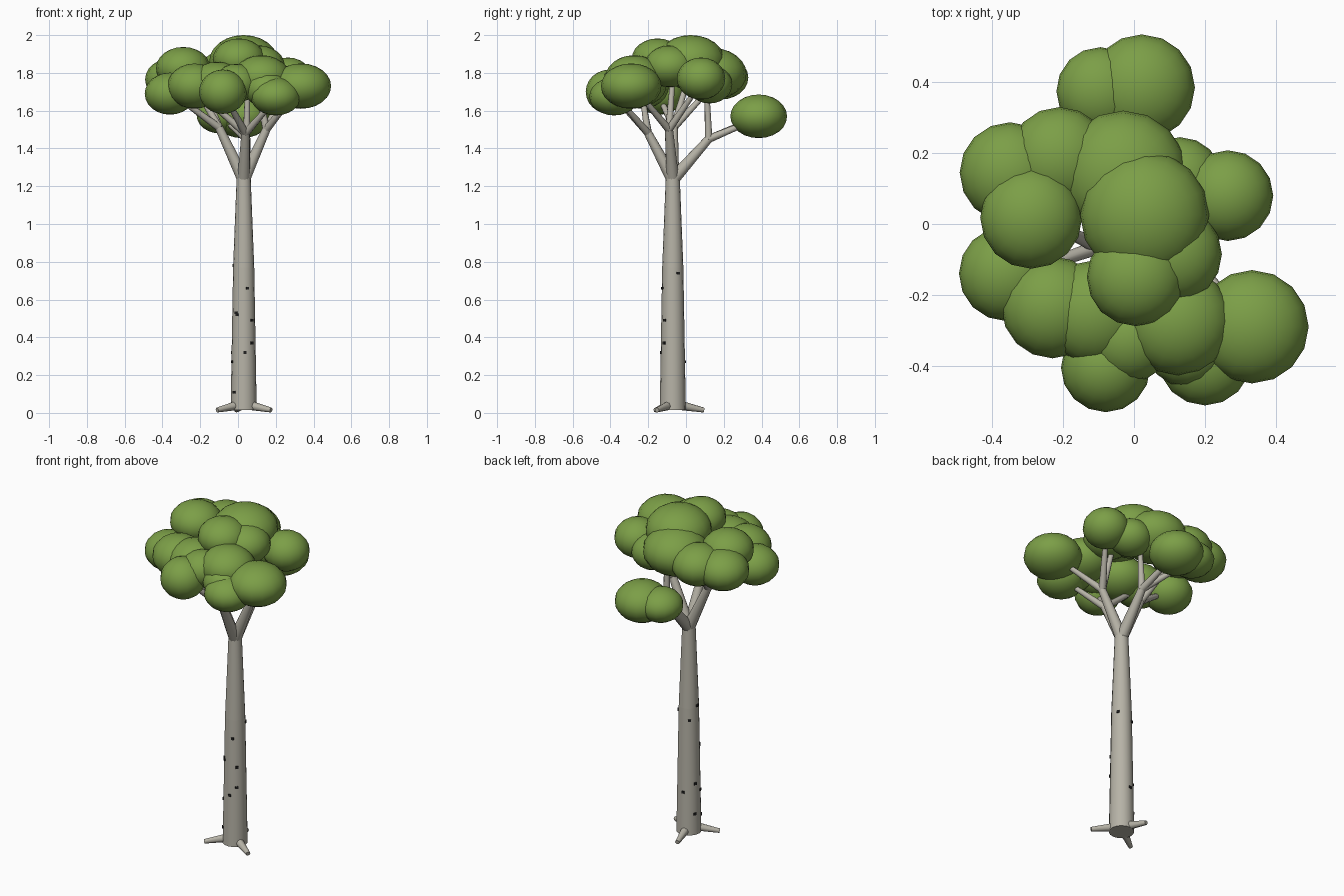
import bpy, math
from mathutils import Vector


def material(name, rgb):
    m = bpy.data.materials.new(name)
    m.diffuse_color = (*rgb, 1)
    return m


BARK = material("grey bark", (0.47, 0.45, 0.385))
LEAF = material("leaf green", (0.20, 0.345, 0.063))
MARK = material("dark bark mark", (0.015, 0.015, 0.015))


def finish(name, mat):
    ob = bpy.context.object
    ob.name = name
    ob.data.materials.append(mat)
    bpy.ops.object.shade_smooth_by_angle(angle=math.radians(50))
    return ob


def limb(name, a, b, r0, r1, sides=12):
    """Tapered cylinder from a to b."""
    a, b = Vector(a), Vector(b)
    d = b - a
    bpy.ops.mesh.primitive_cone_add(vertices=sides, radius1=r0, radius2=r1, depth=d.length,
                                    location=(a + b) / 2,
                                    rotation=d.to_track_quat('Z', 'Y').to_euler())
    return finish(name, BARK)


# Trunk: two tapered sections
CX, CY = 0.03, -0.07
limb("trunk_lower", (CX, CY, 0.015), (CX, CY, 0.77), 0.069, 0.056, 16)
limb("trunk_upper", (CX, CY, 0.77), (CX, CY, 1.25), 0.056, 0.037, 16)

# Roots
for i, deg in enumerate((103, 213, 330)):
    c, s = math.cos(math.radians(deg)), math.sin(math.radians(deg))
    limb(f"root_{i+1}", (CX + 0.03 * c, CY + 0.03 * s, 0.042),
         (CX + 0.168 * c, CY + 0.168 * s, 0.015), 0.026, 0.013, 8)

# Branches: four forks (back, right, left, front), each with its twigs
forks = [
    ((0.045, 0.12, 1.45), [(0.03, 0.36, 1.55), (-0.07, 0.34, 1.55), (0.05, 0.11, 1.72)]),
    ((0.15, -0.09, 1.50), [(0.25, 0.06, 1.72), (0.30, -0.25, 1.69), (0.09, -0.07, 1.78)]),
    ((-0.10, -0.065, 1.51), [(-0.32, -0.14, 1.67), (-0.25, 0.01, 1.77), (-0.18, 0.13, 1.72)]),
    ((0.04, -0.20, 1.48), [(-0.06, -0.37, 1.66), (-0.18, -0.23, 1.67), (0.18, -0.34, 1.64)]),
]
for i, (fork, tips) in enumerate(forks):
    limb(f"branch_{i+1}", (CX, CY, 1.235), fork, 0.034, 0.022)
    for j, tip in enumerate(tips):
        limb(f"twig_{i+1}_{j+1}", fork, tip, 0.021, 0.013, 8)

# Foliage: flattened balls (x, y, z, radius, flattening)
clumps = [
    (0.03, 0.025, 1.862, 0.182, 0.76), (-0.03, 0.14, 1.795, 0.18, 0.76),
    (0.265, 0.08, 1.77, 0.128, 0.87), (0.13, 0.125, 1.74, 0.12, 0.85),
    (0.022, 0.385, 1.57, 0.15, 0.77), (-0.095, 0.375, 1.575, 0.124, 0.77),
    (-0.21, 0.185, 1.775, 0.145, 0.8), (-0.35, 0.145, 1.765, 0.142, 0.8),
    (-0.29, 0.018, 1.825, 0.144, 0.78), (-0.36, -0.14, 1.69, 0.134, 0.83),
    (-0.23, -0.235, 1.73, 0.144, 0.83), (-0.11, -0.25, 1.74, 0.148, 0.8),
    (-0.08, -0.405, 1.70, 0.126, 0.93), (-0.01, -0.325, 1.745, 0.12, 0.85),
    (0.125, -0.275, 1.775, 0.152, 0.78), (0.333, -0.29, 1.73, 0.16, 0.75),
    (0.20, -0.38, 1.675, 0.132, 0.76), (0.15, -0.34, 1.715, 0.12, 0.8),
    (0.005, -0.15, 1.872, 0.138, 0.8), (0.11, -0.085, 1.835, 0.138, 0.8),
]
for i, (x, y, z, r, flat) in enumerate(clumps):
    bpy.ops.mesh.primitive_uv_sphere_add(segments=16, ring_count=12, radius=r, location=(x, y, z))
    bpy.context.object.scale.z = flat
    finish(f"foliage_{i+1}", LEAF)

# Dark bark marks set around the trunk (height, angle)
marks = [(0.74, 30), (0.66, -70), (0.53, -130), (0.52, -124), (0.49, -45), (0.37, -47),
         (0.32, -84), (0.11, -137), (0.78, 180), (0.27, 97), (0.70, 128), (0.32, 158),
         (0.27, 200), (0.14, 155)]
for i, (z, deg) in enumerate(marks):
    a = math.radians(deg)
    r = 0.069 - 0.013 * z / 0.77
    bpy.ops.mesh.primitive_cube_add(size=1, rotation=(0, 0, a),
                                    location=(CX + r * math.cos(a), CY + r * math.sin(a), z))
    bpy.context.object.scale = (0.009, 0.016, 0.014)
    finish(f"bark_mark_{i+1}", MARK)
